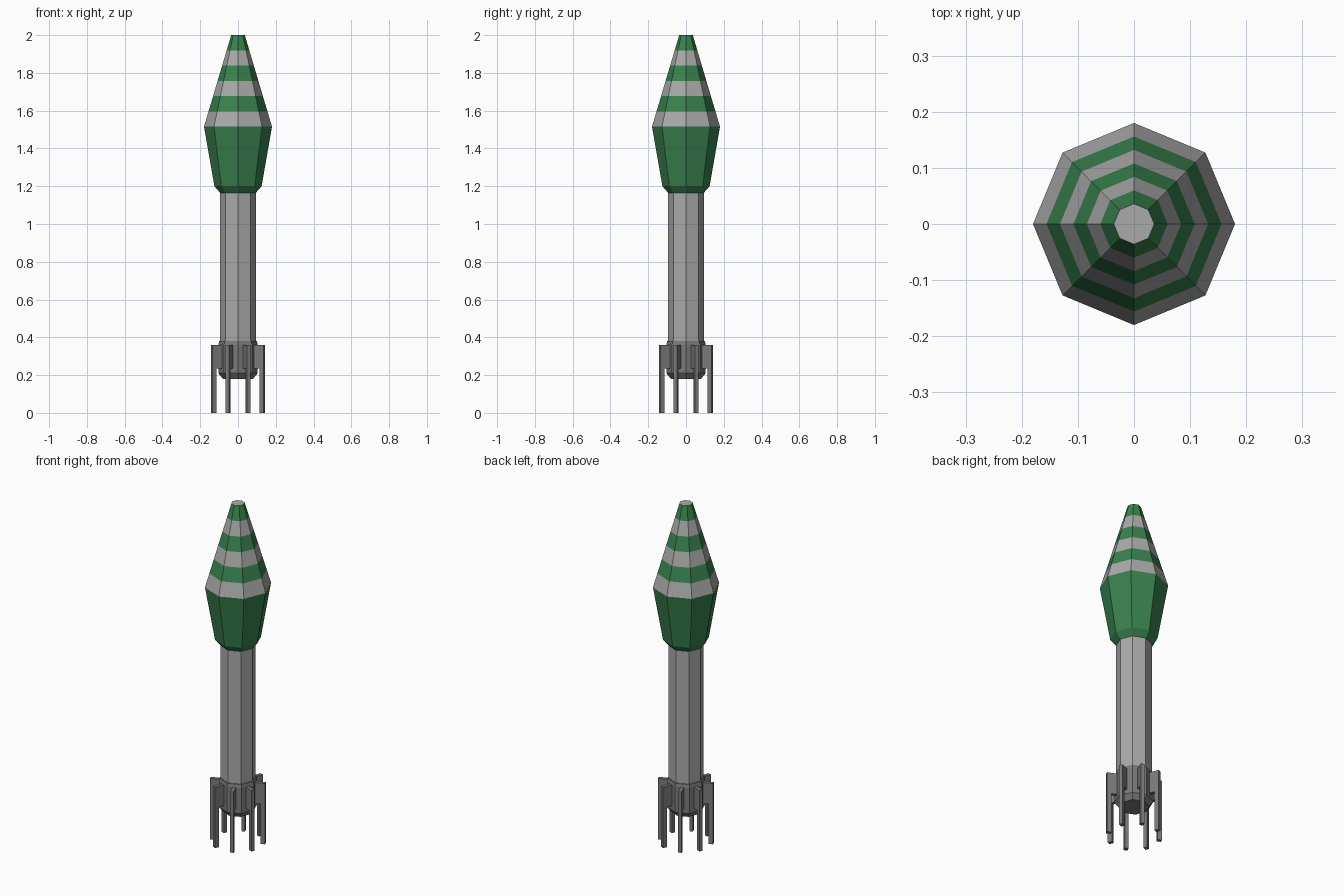
import bpy, bmesh, math

if "Cube" in bpy.data.objects:
    bpy.data.objects.remove(bpy.data.objects["Cube"])

SIDES = 8
green = bpy.data.materials.new("green_paint")
green.diffuse_color = (0.04, 0.22, 0.075, 1)
green.use_nodes = True
green.node_tree.nodes["Principled BSDF"].inputs["Base Color"].default_value = green.diffuse_color
grey = bpy.data.materials.new("bare_metal")
grey.diffuse_color = (0.4, 0.4, 0.4, 1)
grey.use_nodes = True
grey.node_tree.nodes["Principled BSDF"].inputs["Base Color"].default_value = grey.diffuse_color
dark = bpy.data.materials.new("dark_metal")
dark.diffuse_color = (0.2, 0.2, 0.2, 1)
dark.use_nodes = True
dark.node_tree.nodes["Principled BSDF"].inputs["Base Color"].default_value = dark.diffuse_color


def finish(name, bm, mats):
    bmesh.ops.recalc_face_normals(bm, faces=bm.faces)
    mesh = bpy.data.meshes.new(name)
    bm.to_mesh(mesh)
    bm.free()
    for m in mats:
        mesh.materials.append(m)
    obj = bpy.data.objects.new(name, mesh)
    bpy.context.collection.objects.link(obj)
    return obj


def turned(name, profile, mats, band_mats=None):
    """Eight-sided solid from (radius, z) rings, with one material index per band."""
    bm = bmesh.new()
    rings = []
    for r, z in profile:
        rings.append([bm.verts.new((r * math.cos(math.tau * i / SIDES),
                                    r * math.sin(math.tau * i / SIDES), z))
                      for i in range(SIDES)])
    for k in range(len(rings) - 1):
        a, b = rings[k], rings[k + 1]
        for i in range(SIDES):
            j = (i + 1) % SIDES
            f = bm.faces.new((a[i], a[j], b[j], b[i]))
            f.material_index = band_mats[k] if band_mats else 0
    bm.faces.new(rings[0][::-1])
    bm.faces.new(rings[-1])
    return finish(name, bm, mats)


# Warhead: green base, then alternating stripes up the nose
Z0, Z1, R0, R1 = 1.515, 2.0, 0.18, 0.036
nose = [(R0 + (R1 - R0) * k / 6, Z0 + (Z1 - Z0) * k / 6) for k in range(7)]
turned("warhead", [(0.09, 1.16), (0.125, 1.2)] + nose, [grey, green],
       [1, 1] + [0, 1] * 3)

# Motor tube
turned("motor_tube", [(0.094, 0.37), (0.094, 1.17)], [grey])

# Nozzle collar with a tapered lower lip
turned("nozzle_collar", [(0.08, 0.18), (0.104, 0.21), (0.104, 0.36), (0.1, 0.38)], [dark])

# Eight L-shaped tail fins, one on each flat of the collar
fin_profile = [(0.085, 0.36), (0.151, 0.36), (0.151, 0.0),
               (0.126, 0.0), (0.126, 0.235), (0.085, 0.235)]
HALF = 0.01
for n in range(SIDES):
    bm = bmesh.new()
    face = bm.faces.new([bm.verts.new((x, -HALF, z)) for x, z in fin_profile])
    ext = bmesh.ops.extrude_face_region(bm, geom=[face], use_keep_orig=True)
    bmesh.ops.translate(bm, vec=(0, 2 * HALF, 0),
                        verts=[g for g in ext["geom"] if isinstance(g, bmesh.types.BMVert)])
    fin = finish(f"tail_fin_{n + 1}", bm, [dark])
    fin.rotation_euler.z = math.tau * (n + 0.5) / SIDES
